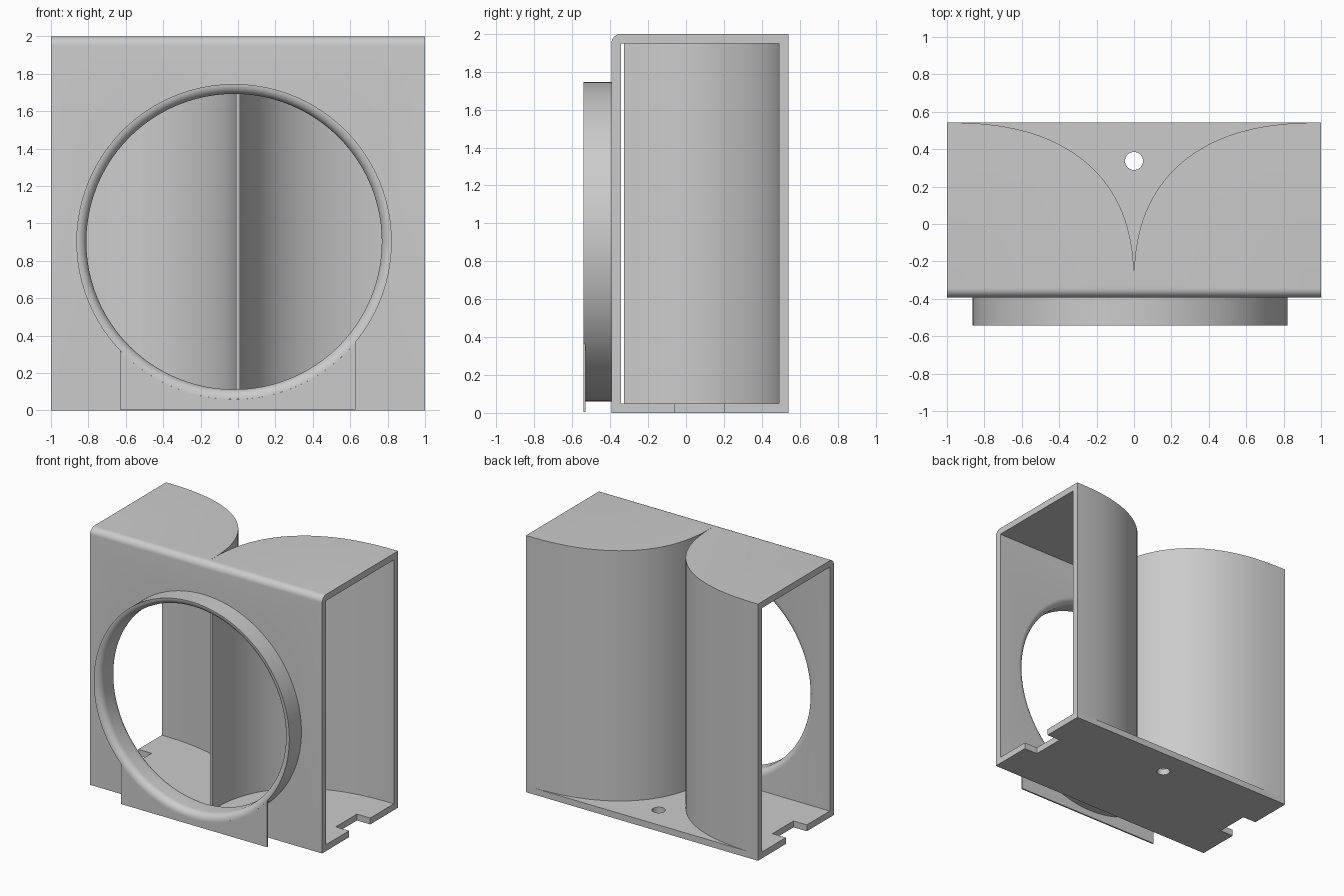
import bpy, bmesh, math
from mathutils import Vector

if "Cube" in bpy.data.objects:
    bpy.data.objects.remove(bpy.data.objects["Cube"])

grey = bpy.data.materials.new("matte_grey")
grey.diffuse_color = (0.6, 0.6, 0.6, 1)
grey.use_nodes = True
grey.node_tree.nodes["Principled BSDF"].inputs["Base Color"].default_value = grey.diffuse_color

SEG = 96
CX, CZ = -0.021, 0.902      # collar centre
R_OUT, R_IN = 0.843, 0.79   # collar radii
FRONT, BACK, LIP = -0.393, 0.542, -0.542
WALL_IN = -0.342            # inner face of the front wall


def make(name, bm):
    bmesh.ops.recalc_face_normals(bm, faces=bm.faces[:])
    me = bpy.data.meshes.new(name)
    bm.to_mesh(me)
    bm.free()
    ob = bpy.data.objects.new(name, me)
    bpy.context.collection.objects.link(ob)
    me.materials.append(grey)
    return ob


def prism(name, points, offset):
    """Extrude a closed 3D outline along an offset."""
    bm = bmesh.new()
    face = bm.faces.new([bm.verts.new(p) for p in points])
    out = bmesh.ops.extrude_face_region(bm, geom=[face])
    verts = [g for g in out["geom"] if isinstance(g, bmesh.types.BMVert)]
    bmesh.ops.translate(bm, verts=verts, vec=Vector(offset))
    return make(name, bm)


def lathe(name, profile, closed):
    """Spin (radius, y) points about the collar axis; open ends get caps."""
    bm = bmesh.new()
    loops = []
    for i in range(SEG):
        a = i * math.tau / SEG
        loops.append([bm.verts.new((CX + q * math.cos(a), y, CZ + q * math.sin(a)))
                      for q, y in profile])
    n = len(profile)
    for i in range(SEG):
        A, B = loops[i], loops[(i + 1) % SEG]
        for j in range(n if closed else n - 1):
            k = (j + 1) % n
            bm.faces.new((A[j], A[k], B[k], B[j]))
    if not closed:
        bm.faces.new([l[0] for l in loops])
        bm.faces.new([l[-1] for l in loops])
    return make(name, bm)


def box(name, x0, x1, y0, y1, z0, z1):
    return prism(name, [(x0, y0, z0), (x1, y0, z0), (x1, y1, z0), (x0, y1, z0)],
                 (0, 0, z1 - z0))


def smooth(ob):
    bpy.ops.object.select_all(action='DESELECT')
    ob.select_set(True)
    bpy.context.view_layer.objects.active = ob
    bpy.ops.object.shade_smooth_by_angle(angle=math.radians(30))


def cut(ob, cutter):
    mod = ob.modifiers.new("cut", 'BOOLEAN')
    mod.operation, mod.solver, mod.object = 'DIFFERENCE', 'EXACT', cutter
    bpy.context.view_layer.objects.active = ob
    bpy.ops.object.modifier_apply(modifier=mod.name)
    bpy.data.objects.remove(cutter)


def sweep(x_tip, y_tip, y_end, n=32, power=2 / 2.4):
    """Full-bellied quarter curve from the splitter tip out to the right end."""
    pts = []
    for i in range(n):
        t = i / n * math.pi / 2
        pts.append((1 - (1 - x_tip) * math.cos(t) ** power,
                    y_tip + (y_end - y_tip) * math.sin(t) ** power))
    return pts


def mirrored(right):
    return [(-x, y) for x, y in reversed(right)] + right


# Housing: block with a rounded upper front edge
r = 0.05
side = [(BACK, 0), (BACK, 2)]
side += [(FRONT + r - r * math.sin(t), 2 - r + r * math.cos(t))
         for t in [i * math.pi / 16 for i in range(9)]]
side += [(FRONT, 0)]
housing = prism("housing", [(-1, y, z) for y, z in side], (2, 0, 0))

# Hollow duct, open at both ends, split by the curved rear wall
inner = mirrored(sweep(0.01, -0.328, 0.49) + [(1, 0.49), (1.1, 0.49), (1.1, WALL_IN)])
cut(housing, prism("duct_cutter", [(x, y, 0.05) for x, y in inner], (0, 0, 1.9)))

# Wedge removed behind the curved walls, leaving the floor
wedge = sweep(0, -0.322, BACK)
wedge = mirrored(wedge[1:] + [(0.999, BACK + 0.004), (0.999, 0.7)])
wedge.insert(len(wedge) // 2, (0, -0.322))
cut(housing, prism("wedge_cutter", [(x, y, 0.05) for x, y in wedge], (0, 0, 2.2)))

# Screw hole in the floor
hole = [(0.048 * math.cos(i * math.tau / 32), 0.337 + 0.048 * math.sin(i * math.tau / 32), -0.1)
        for i in range(32)]
cut(housing, prism("hole_cutter", hole, (0, 0, 0.3)))

# Notches in the floor at both ends
for s in (-1, 1):
    xs = sorted((s * 0.885, s * 1.1))
    cut(housing, box("notch_cutter", xs[0], xs[1], -0.06, 0.2, -0.1, 0.1))

# Round opening in the front wall, flaring towards the inside
f = R_OUT - R_IN
arc = [i * math.pi / 16 for i in range(9)]
flare = [(R_IN, -0.5)]
flare += [(R_OUT - f * math.cos(t), FRONT + (WALL_IN - FRONT) * math.sin(t)) for t in arc]
flare += [(R_OUT, WALL_IN + 0.006)]
cut(housing, lathe("opening_cutter", flare, False))
smooth(housing)

# Collar: lathed ring with a rounded inner lip
profile = [(R_OUT, FRONT)]
profile += [(R_OUT - f * math.sin(t), LIP + f - f * math.cos(t)) for t in arc]
profile += [(R_IN, FRONT)]
smooth(lathe("collar", profile, True))

# Thin front skirt below the collar
x0, x1 = -0.63, 0.627
curve = []
for i in range(33):
    x = x1 + (x0 - x1) * i / 32
    curve.append((x, LIP + 0.001, CZ - math.sqrt(R_OUT ** 2 - (x - CX) ** 2)))
skirt = [(x0, LIP + 0.001, 0.006), (x1, LIP + 0.001, 0.006)] + curve
smooth(prism("skirt", skirt, (0, 0.012, 0)))
